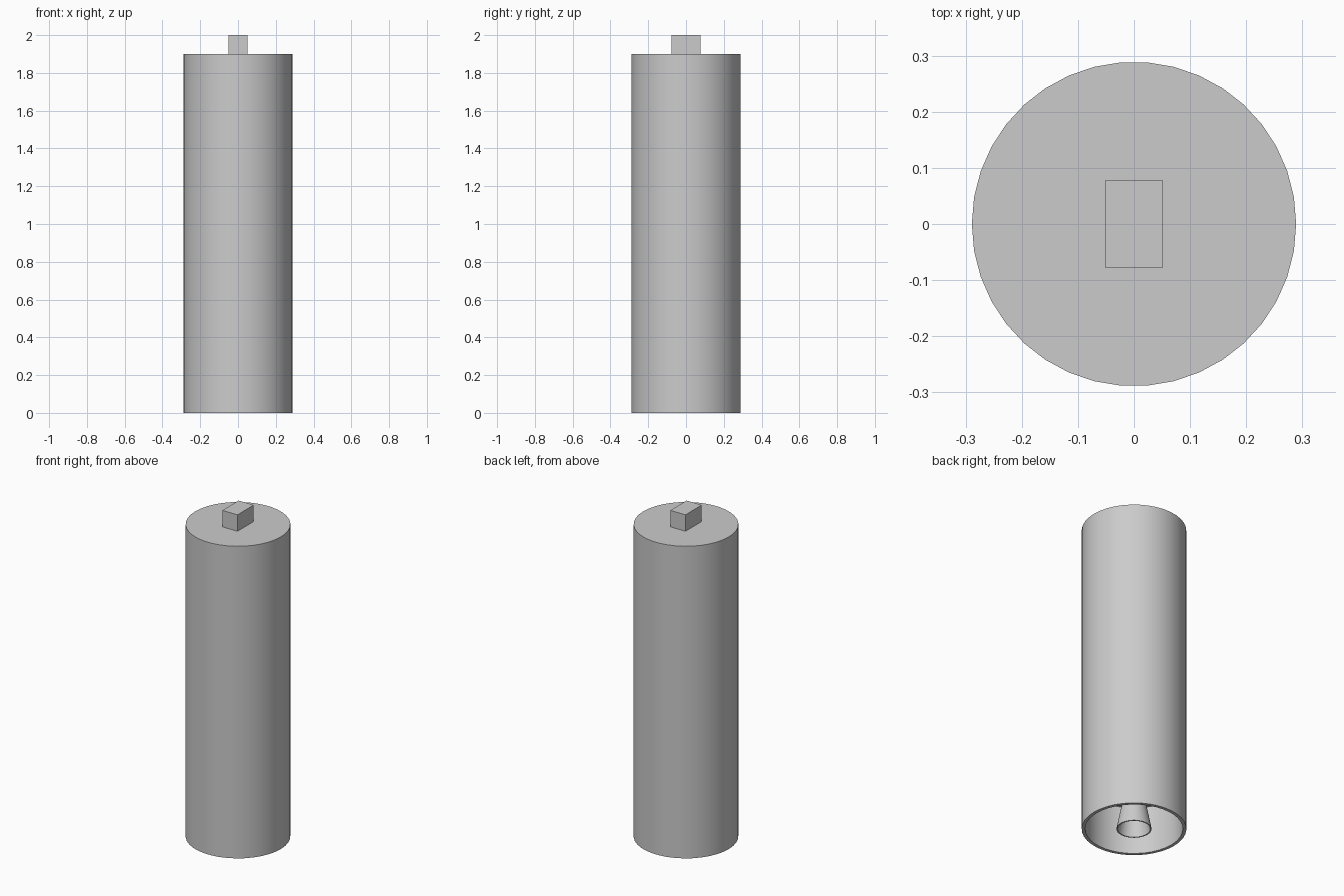
import bpy
import math

SIDES = 38

cube = bpy.data.objects.get("Cube")
if cube:
    bpy.data.objects.remove(cube, do_unlink=True)

grey = bpy.data.materials.new("light grey")
grey.use_nodes = True
grey.diffuse_color = (0.6, 0.6, 0.6, 1)
grey.node_tree.nodes["Principled BSDF"].inputs["Base Color"].default_value = (0.6, 0.6, 0.6, 1)


def lathe(name, profile, sides):
    """Revolve an (r, z) profile about z; both ends are closed with a cap."""
    verts = []
    for r, z in profile:
        for i in range(sides):
            a = 2 * math.pi * i / sides
            verts.append((r * math.cos(a), r * math.sin(a), z))
    faces = []
    for k in range(len(profile) - 1):
        for i in range(sides):
            j = (i + 1) % sides
            low, high = k * sides, (k + 1) * sides
            faces.append((low + i, low + j, high + j, high + i))
    last = (len(profile) - 1) * sides
    faces.append(tuple(reversed(range(sides))))
    faces.append(tuple(range(last, last + sides)))
    mesh = bpy.data.meshes.new(name)
    mesh.from_pydata(verts, [], faces)
    mesh.materials.append(grey)
    obj = bpy.data.objects.new(name, mesh)
    bpy.context.collection.objects.link(obj)
    bpy.ops.object.select_all(action="DESELECT")
    obj.select_set(True)
    bpy.context.view_layer.objects.active = obj
    bpy.ops.object.shade_smooth_by_angle(angle=math.radians(30))
    return obj


# Tall body with a shallow hollow in its underside
lathe("body", [(0.27, 0.29), (0.27, 0), (0.289, 0), (0.289, 1.9)], SIDES)

# Flared, hollow nozzle hanging inside the hollow
lathe("nozzle", [(0.036, 0.285), (0.09, 0), (0.097, 0), (0.042, 0.29)], SIDES)

# Small block on top
bpy.ops.mesh.primitive_cube_add(size=1, location=(0, 0, 1.95))
block = bpy.context.object
block.name = "top_block"
block.scale = (0.102, 0.156, 0.1)
block.data.materials.append(grey)
